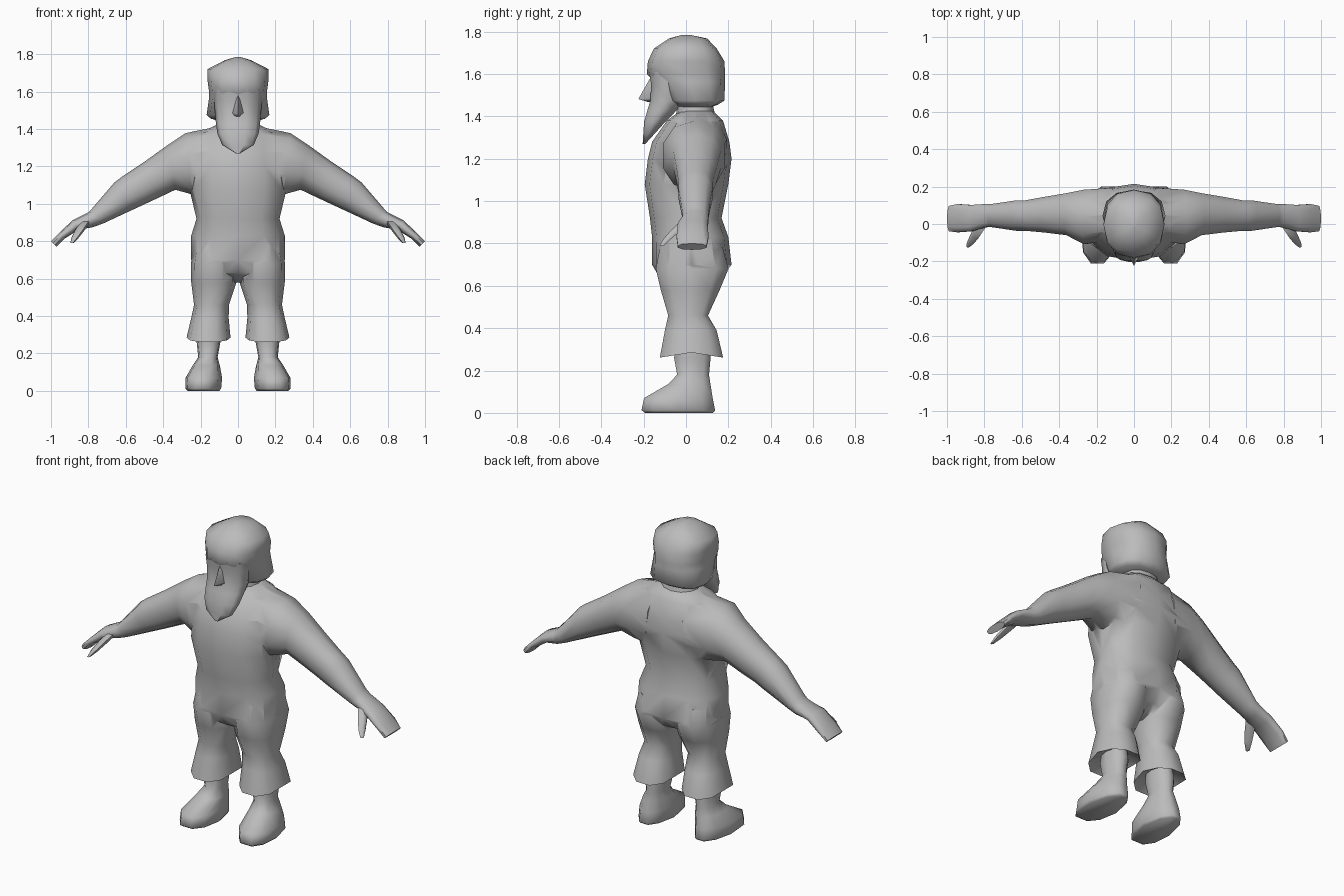
import bpy, bmesh, math
from mathutils import Vector

if "Cube" in bpy.data.objects:
    bpy.data.objects.remove(bpy.data.objects["Cube"])

grey = bpy.data.materials.new("plain grey")
grey.diffuse_color = (0.5, 0.5, 0.5, 1)
grey.use_nodes = True
grey.node_tree.nodes["Principled BSDF"].inputs["Base Color"].default_value = grey.diffuse_color


def make(name, ring_lists, mirror=False):
    """Skin closed rings of points; optionally add the other side."""
    bm = bmesh.new()
    for sx in ((1, -1) if mirror else (1,)):
        for rings in ring_lists:
            vs = [[bm.verts.new((p[0] * sx, p[1], p[2])) for p in r] for r in rings]
            n = len(vs[0])
            for a, b in zip(vs, vs[1:]):
                for i in range(n):
                    j = (i + 1) % n
                    bm.faces.new((a[i], a[j], b[j], b[i]))
            bm.faces.new(vs[0])
            bm.faces.new(vs[-1])
    bmesh.ops.recalc_face_normals(bm, faces=bm.faces)
    me = bpy.data.meshes.new(name)
    bm.to_mesh(me)
    bm.free()
    me.materials.append(grey)
    ob = bpy.data.objects.new(name, me)
    bpy.context.collection.objects.link(ob)
    return ob


def level(z, x0, x1, y0, y1, n=12, p=0.85, dip=0.0):
    """Horizontal rounded ring; dip lowers its front and back middle."""
    pts = []
    for i in range(n):
        a = 2 * math.pi * i / n
        c, s = math.cos(a), math.sin(a)
        c = math.copysign(abs(c) ** p, c)
        s = math.copysign(abs(s) ** p, s)
        pts.append(((x0 + x1) / 2 + c * (x1 - x0) / 2,
                    (y0 + y1) / 2 + s * (y1 - y0) / 2, z - dip * abs(s)))
    return pts


def slanted(top, bot, y0, y1, n=10, p=0.9):
    """Ring across a limb, spanned by its upper and lower (x, z) points."""
    t, b = Vector((top[0], 0, top[1])), Vector((bot[0], 0, bot[1]))
    pts = []
    for i in range(n):
        a = 2 * math.pi * i / n
        c, s = math.cos(a), math.sin(a)
        c = math.copysign(abs(c) ** p, c)
        s = math.copysign(abs(s) ** p, s)
        v = (t + b) / 2 + (t - b) / 2 * c
        pts.append((v.x, (y0 + y1) / 2 + s * (y1 - y0) / 2, v.z))
    return pts


def union(base, other):
    m = base.modifiers.new("join", 'BOOLEAN')
    m.operation, m.solver, m.object = 'UNION', 'EXACT', other
    bpy.context.view_layer.objects.active = base
    bpy.ops.object.modifier_apply(modifier=m.name)
    bpy.data.objects.remove(other)


# Torso: half width, front and back at each height
body = make("body", [[level(z, -w, w, f, b) for z, w, f, b in (
    (1.425, .11, -.03, .13), (1.38, .20, -.09, .175), (1.28, .25, -.16, .205),
    (1.20, .26, -.18, .215), (1.08, .26, -.195, .20), (.92, .222, -.17, .168),
    (.83, .25, -.16, .20), (.70, .252, -.16, .215), (.63, .17, -.12, .16),
    (.58, .04, -.03, .06))]])

# Sleeves, forearms and hands
arm = [slanted(*r) for r in (
    ((.10, 1.415), (.14, 1.04), -.09, .20), ((.28, 1.378), (.245, 1.05), -.115, .19),
    ((.375, 1.315), (.335, 1.075), -.065, .17), ((.50, 1.225), (.43, 1.03), -.05, .15),
    ((.62, 1.145), (.505, .995), -.04, .13), ((.66, 1.115), (.57, .965), -.04, .13),
    ((.78, .975), (.72, .895), -.02, .11), ((.80, .955), (.775, .875), -.02, .11),
    ((.885, .912), (.85, .862), -.042, .105), ((.955, .845), (.925, .815), -.048, .11),
    ((1.0, .80), (.97, .77), -.042, .10))]
arms = make("arms", [arm], True)

# Trouser legs with a flared cuff under the knee, hollowed up to the shin
leg = [level(z, x0, x1, f, b, 10, .85, d) for z, x0, x1, f, b, d in (
    (.78, .01, .235, -.13, .18, 0), (.68, .008, .252, -.15, .208, 0),
    (.58, .008, .25, -.125, .165, 0), (.46, .048, .235, -.088, .108, 0),
    (.39, .05, .25, -.105, .15, 0), (.285, .04, .275, -.13, .182, .025),
    (.31, .09, .22, -.06, .11, 0))]
legs = make("legs", [leg], True)

union(body, legs)
union(body, arms)

# Thumbs reaching forward and down from the palms
thumb = [level(z, x - w, x + w, y - d, y + d, 6) for z, x, y, w, d in (
    (.905, .815, 0, .028, .03), (.86, .845, -.05, .026, .027),
    (.82, .87, -.09, .02, .02), (.79, .888, -.115, .009, .012))]
thumbs = make("thumbs", [thumb], True)

# Shins running into boots
boot = [level(*r) for r in (
    (.32, .09, .22, -.05, .11, 10), (.26, .09, .224, -.06, .12, 10),
    (.18, .105, .215, -.045, .112, 10), (.135, .095, .245, -.09, .12, 10),
    (.07, .085, .28, -.205, .133, 10), (.012, .09, .282, -.218, .145, 10),
    (.0, .10, .27, -.20, .135, 10))]
for ring in boot:  # narrow heel, toes turned out a little
    for i, (x, y, z) in enumerate(ring):
        k = 1 - .25 * max(0, y) / .14
        ring[i] = (.17 + (x - .17) * k - .06 * min(0, y + .05), y, z)
boots = make("boots", [boot], True)

# Neck
neck = make("neck", [[level(1.36, -.13, .13, -.06, .15), level(1.42, -.105, .105, -.045, .135),
                      level(1.48, -.10, .10, -.05, .12)]])

# Hair: dome on top, straight sides, tucked in below
hair = make("hair", [[level(z, -w, w, f, b, 12) for z, w, f, b in (
    (1.785, .012, -.02, .02), (1.768, .07, -.08, .10), (1.72, .163, -.152, .145),
    (1.66, .163, -.18, .182), (1.60, .155, -.185, .184), (1.565, .155, -.15, .184),
    (1.475, .168, -.095, .182), (1.455, .145, -.06, .15), (1.44, .09, -.03, .11))]])

# Face continuing down into a pointed beard
face = make("face_and_beard", [[level(z, -w, w, f, b, 10) for z, w, f, b in (
    (1.61, .13, -.178, 0), (1.55, .128, -.168, 0), (1.475, .122, -.172, 0),
    (1.43, .118, -.185, -.04), (1.375, .11, -.20, -.095),
    (1.315, .085, -.203, -.15), (1.27, .012, -.205, -.192))]])

# Nose: a small wedge, thickest at its tip
nose = make("nose", [[
    [(-.012, -.15, 1.58), (.012, -.15, 1.58), (0, -.17, 1.58)],
    [(-.036, -.155, 1.487), (.036, -.155, 1.487), (0, -.225, 1.482)],
    [(-.026, -.155, 1.468), (.026, -.155, 1.468), (0, -.18, 1.468)]]])

for ob in (body, thumbs, boots, neck, hair, face, nose):
    bpy.ops.object.select_all(action='DESELECT')
    ob.select_set(True)
    bpy.context.view_layer.objects.active = ob
    bpy.ops.object.shade_smooth_by_angle(angle=math.radians(65))
